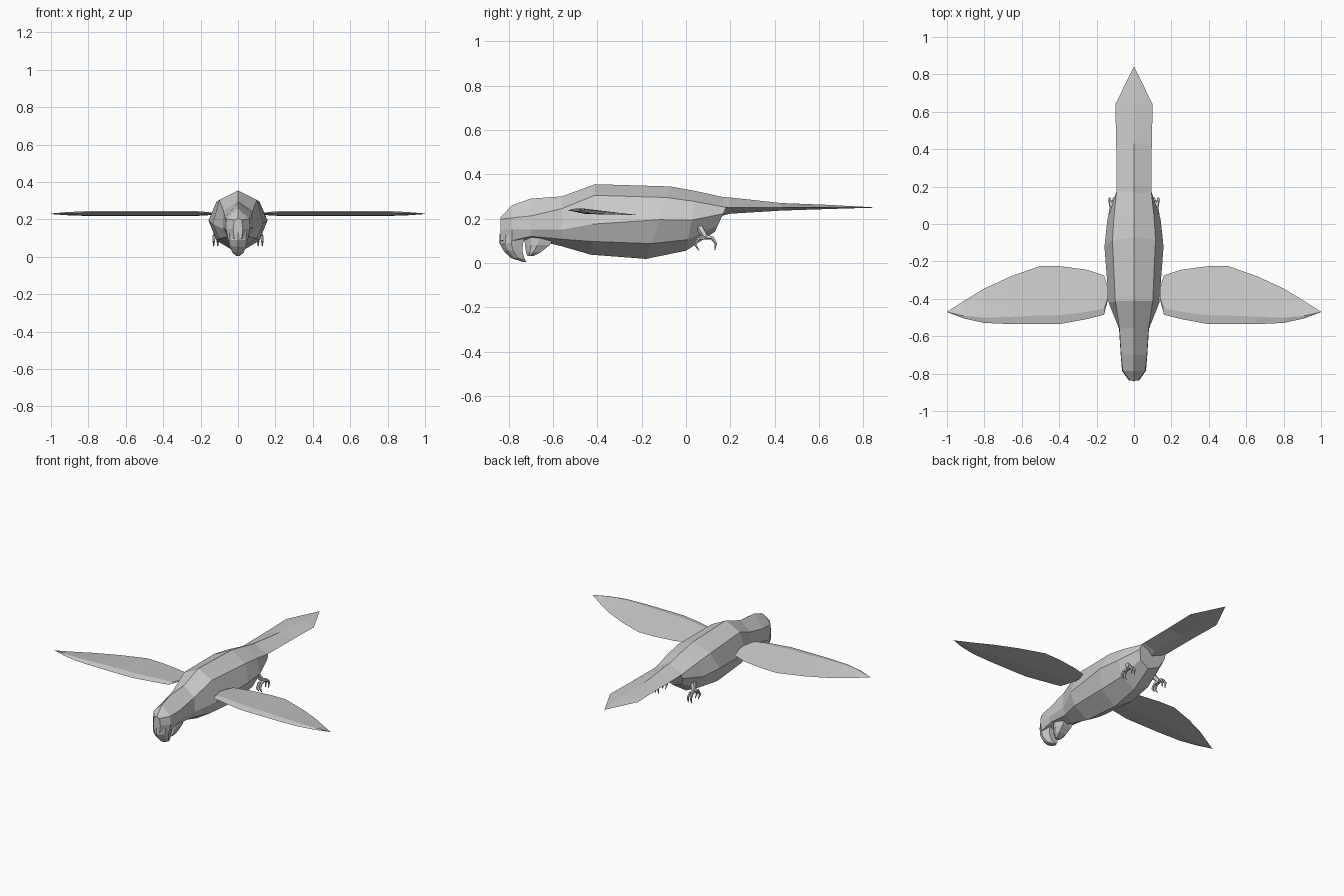
import bpy, bmesh
from mathutils import Vector

grey = bpy.data.materials.new("light_grey")
grey.diffuse_color = (0.6, 0.6, 0.6, 1)


def loft(name, rings):
    """Skin a list of equal-sized point rings and cap both ends."""
    bm = bmesh.new()
    vr = [[bm.verts.new(p) for p in r] for r in rings]
    n = len(rings[0])
    for a, b in zip(vr, vr[1:]):
        for i in range(n):
            j = (i + 1) % n
            bm.faces.new((a[i], a[j], b[j], b[i]))
    bm.faces.new(vr[0][::-1])
    bm.faces.new(vr[-1])
    bmesh.ops.remove_doubles(bm, verts=bm.verts, dist=0.0005)
    bmesh.ops.recalc_face_normals(bm, faces=bm.faces)
    me = bpy.data.meshes.new(name)
    bm.to_mesh(me)
    bm.free()
    me.materials.append(grey)
    ob = bpy.data.objects.new(name, me)
    bpy.context.collection.objects.link(ob)
    return ob


def tube(name, pts, radii, sides=5):
    """Tapered tube in a y-z plane path."""
    pts = [Vector(p) for p in pts]
    rings = []
    for i, p in enumerate(pts):
        d = (pts[min(i + 1, len(pts) - 1)] - pts[max(i - 1, 0)]).normalized()
        u = d.cross(Vector((1, 0, 0))).normalized()
        v = d.cross(u)
        r = radii[i]
        rings.append([p + (u * c + v * s) * r for c, s in
                      [(1, 0), (.31, .95), (-.81, .59), (-.81, -.59), (.31, -.95)]])
    return loft(name, rings)


# Body and head: y, slant, top z, shoulder x z, side x z, lower x z, bottom z
body = [
    (-.838, 0, .205, .020, .197, .026, .15, .020, .10, .095),
    (-.785, 0, .260, .060, .203, .064, .15, .055, .10, .09),
    (-.70, 0, .290, .070, .212, .071, .15, .055, .12, .108),
    (-.56, 0, .300, .078, .245, .080, .15, .060, .107, .075),
    (-.41, -.02, .355, .100, .305, .135, .175, .100, .097, .037),
    (-.07, -.11, .345, .115, .295, .158, .195, .115, .087, .018),
    (.05, -.05, .323, .107, .277, .142, .193, .100, .105, .055),
    (.20, -.07, .290, .092, .250, .095, .222, .070, .17, .14),
]
rings = []
for y, sl, zt, xs, zs, xm, zm, xl, zl, zb in body:
    half = [(0, zt), (xs, zs), (xm, zm), (xl, zl), (0, zb)]
    full = half + [(-x, z) for x, z in half[3:0:-1]]
    rings.append([(x, y + sl * (zt - z) / (zt - zb), z) for x, z in full])
loft("body", rings)

# Tail: y, half width, top z, edge z, bottom z
tail = [(.13, .090, .300, .255, .205), (.20, .094, .295, .25, .222),
        (.43, .095, .270, .25, .236), (.64, .100, .262, .25, .243),
        (.842, .0, .251, .25, .249)]
loft("tail", [[(0, y, t), (w, y, e), (0, y, b), (-w, y, e)]
              for y, w, t, e, b in tail])


# Beak halves: z, front y, back y, half width
def beak(name, rows):
    loft(name, [[(0, f, z), (w * .8, f * .75 + b * .25, z), (w, (f + b) / 2, z),
                 (w * .7, b, z), (-w * .7, b, z), (-w, (f + b) / 2, z),
                 (-w * .8, f * .75 + b * .25, z)] for z, f, b, w in rows])


beak("upper_beak", [(.13, -.842, -.72, .056), (.09, -.843, -.735, .052),
                    (.055, -.823, -.738, .044), (.022, -.79, -.73, .030),
                    (.004, -.735, -.72, .008)])
beak("lower_beak", [(.125, -.73, -.59, .050), (.08, -.727, -.615, .045),
                    (.048, -.722, -.655, .035), (.03, -.715, -.69, .018)])

# Wings: x, leading y, trailing y, thickness factor
wing = [(.138, -.40, -.34, .3), (.160, -.485, -.275, .6), (.25, -.508, -.245, 1),
        (.39, -.534, -.226, 1), (.50, -.535, -.224, 1), (.66, -.535, -.28, 1),
        (.80, -.529, -.345, .9), (.91, -.505, -.412, .6), (1.0, -.471, -.469, .1)]
for s, side in ((1, "right"), (-1, "left")):
    loft(side + "_wing", [[(s * x, l, .23 + .007 * t),
                           (s * x, l + .15 * (r - l), .23 + .016 * t),
                           (s * x, r, .23 - .013 * t),
                           (s * x, l + .4 * (r - l), .23 - .010 * t)]
                          for x, l, r, t in wing])

    # Legs and curled toes
    tube(side + "_leg", [(s * .095, .06, .16), (s * .11, .08, .13), (s * .12, .09, .112)],
         [.018, .014, .012])
    toes = {"front": [(.09, .117), (.055, .110), (.042, .082), (.060, .055)],
            "back": [(.09, .117), (.118, .113), (.135, .090), (.130, .056)]}
    for kind, path in toes.items():
        for k, dx in enumerate((-.012, .010)):
            spread = (0, .7, 1, 1)
            tube(f"{side}_{kind}_toe_{k + 1}",
                 [(s * (.12 + dx * f), y, z) for f, (y, z) in zip(spread, path)],
                 [.011, .009, .007, .002])
